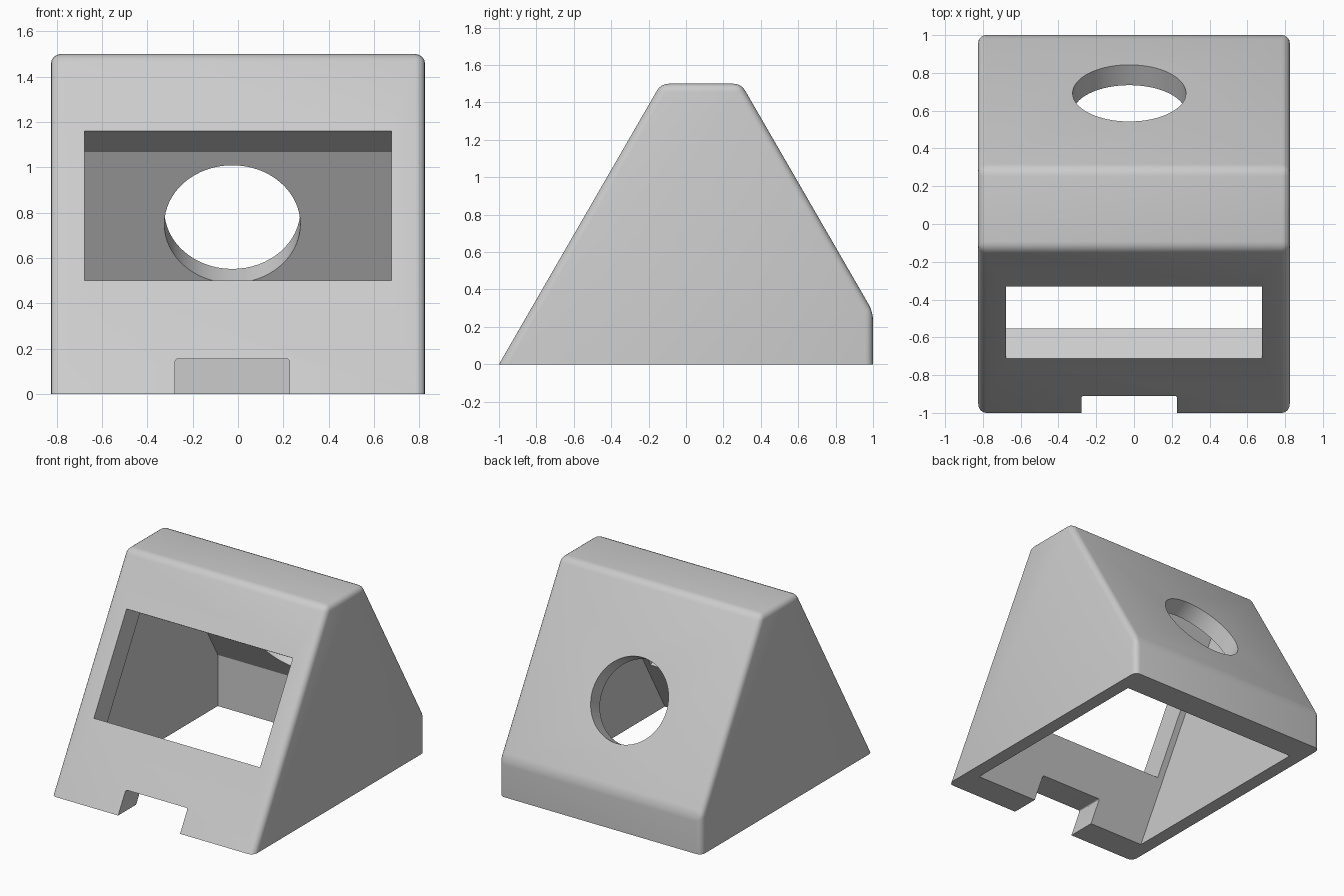
import bpy
import bmesh
import math
from mathutils import Matrix

cube = bpy.data.objects.get("Cube")
if cube:
    bpy.data.objects.remove(cube, do_unlink=True)

SLOPE = math.radians(60)

grey = bpy.data.materials.new("light grey")
grey.use_nodes = True
grey.diffuse_color = (0.6, 0.6, 0.6, 1)
grey.node_tree.nodes["Principled BSDF"].inputs["Base Color"].default_value = (0.6, 0.6, 0.6, 1)


def add_object(name, bm):
    bmesh.ops.recalc_face_normals(bm, faces=bm.faces)
    mesh = bpy.data.meshes.new(name)
    bm.to_mesh(mesh)
    bm.free()
    mesh.materials.append(grey)
    ob = bpy.data.objects.new(name, mesh)
    bpy.context.collection.objects.link(ob)
    return ob


def prism(profile, half_width):
    """Side profile of (y, z) points, extruded across x."""
    bm = bmesh.new()
    face = bm.faces.new([bm.verts.new((-half_width, y, z)) for y, z in profile])
    ext = bmesh.ops.extrude_face_region(bm, geom=[face])
    moved = [v for v in ext["geom"] if isinstance(v, bmesh.types.BMVert)]
    bmesh.ops.translate(bm, verts=moved, vec=(2 * half_width, 0, 0))
    return bm


def box(size, matrix):
    bm = bmesh.new()
    bmesh.ops.create_cube(bm, size=1, matrix=matrix @ Matrix.Diagonal((*size, 1)))
    return bm


def cut(target, cutter):
    cutter.hide_render = True
    mod = target.modifiers.new("cut", "BOOLEAN")
    mod.operation = "DIFFERENCE"
    mod.solver = "EXACT"
    mod.object = cutter
    bpy.context.view_layer.objects.active = target
    bpy.ops.object.modifier_apply(modifier=mod.name)
    bpy.data.objects.remove(cutter, do_unlink=True)


# Wedge-shaped shell, rounded everywhere except around the base
bm = prism([(-1, 0), (-0.134, 1.5), (0.295, 1.5), (1, 0.28), (1, 0)], 0.825)
edges = [e for e in bm.edges if any(v.co.z > 0.01 for v in e.verts)]
bmesh.ops.bevel(bm, geom=edges, offset=0.042, segments=4, profile=0.5,
                affect="EDGES", clamp_overlap=True)
housing = add_object("housing", bm)

# Hollow inside, open at the bottom
cavity = [(-0.85, -0.1), (-0.79, 0), (-0.012, 1.35), (0.238, 1.35), (0.8, 0.377), (0.8, -0.1)]
cut(housing, add_object("cavity_cutter", prism(cavity, 0.725)))

# Rectangular window, square to the front slope
mid_z = 0.83
window_at = Matrix.Translation((0, -1 + mid_z / math.tan(SLOPE), mid_z)) @ Matrix.Rotation(SLOPE, 4, "X")
cut(housing, add_object("window_cutter", box((1.355, 0.66 / math.sin(SLOPE), 0.5), window_at)))

# Round hole, square to the back slope
bm = bmesh.new()
hole_at = Matrix.Translation((-0.025, 0.69, 0.81)) @ Matrix.Rotation(-SLOPE, 4, "X")
bmesh.ops.create_cone(bm, cap_ends=True, segments=64, radius1=0.3, radius2=0.3,
                      depth=0.5, matrix=hole_at)
cut(housing, add_object("hole_cutter", bm))

# Cable notch through the foot of the front wall
bm = box((0.505, 0.6, 0.31), Matrix.Translation((-0.025, -0.95, 0)))
tops = [e for e in bm.edges if all(v.co.z > 0 for v in e.verts)
        and abs(e.verts[0].co.x - e.verts[1].co.x) < 0.01]
bmesh.ops.bevel(bm, geom=tops, offset=0.012, segments=3, profile=0.5, affect="EDGES")
cut(housing, add_object("notch_cutter", bm))

bpy.ops.object.select_all(action="DESELECT")
housing.select_set(True)
bpy.context.view_layer.objects.active = housing
bpy.ops.object.shade_smooth_by_angle(angle=math.radians(28))
